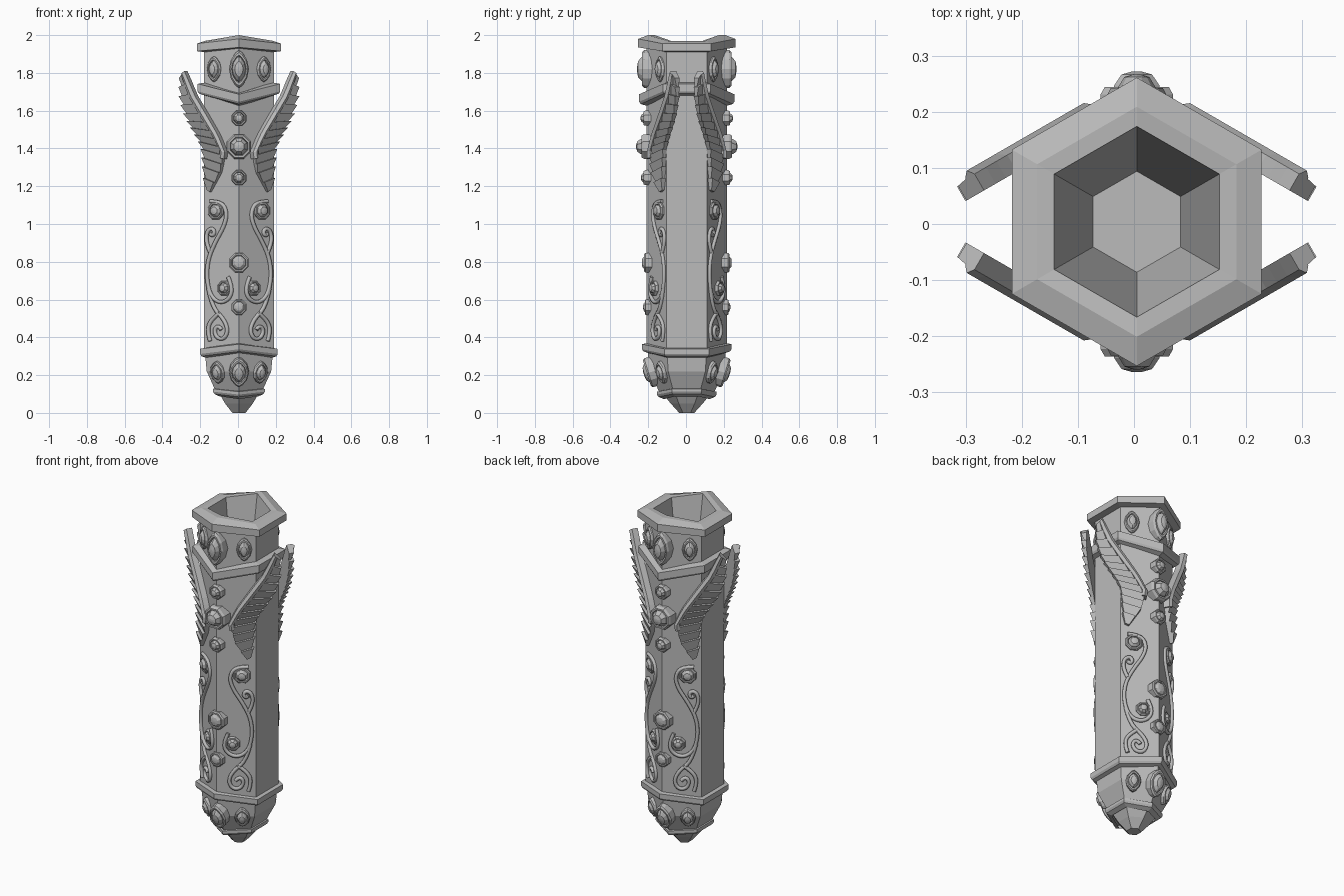
import bpy, bmesh, math
from mathutils import Vector

cube = bpy.data.objects.get("Cube")
if cube:
    bpy.data.objects.remove(cube)

CENTRE = Vector((0.005, 0.004, 0))
R = 0.213                       # corner radius of the six-sided shaft
C30, S30 = math.cos(math.pi / 6), 0.5
SIDES = [(sx, sy) for sx in (1, -1) for sy in (1, -1)]

stone = bpy.data.materials.new("grey_stone")
stone.use_nodes = True
stone.diffuse_color = (0.5, 0.5, 0.5, 1)
stone.node_tree.nodes["Principled BSDF"].inputs["Base Color"].default_value = (0.5, 0.5, 0.5, 1)


def finish(bm, name):
    bmesh.ops.recalc_face_normals(bm, faces=bm.faces)
    mesh = bpy.data.meshes.new(name)
    bm.to_mesh(mesh)
    bm.free()
    mesh.materials.append(stone)
    obj = bpy.data.objects.new(name, mesh)
    obj.location = CENTRE
    bpy.context.collection.objects.link(obj)
    return obj


def loft(bm, rings, cap_start=True, cap_end=True):
    """Skin a list of equal-length point rings."""
    loops = [[bm.verts.new(p) for p in ring] for ring in rings]
    n = len(loops[0])
    for a, b in zip(loops, loops[1:]):
        for i in range(n):
            j = (i + 1) % n
            bm.faces.new((a[i], a[j], b[j], b[i]))
    if cap_start:
        bm.faces.new(loops[0][::-1])
    if cap_end:
        bm.faces.new(loops[-1])


def hex_ring(radius, z_side, z_front):
    """Hexagon with corners front and back, which may sit higher or lower."""
    pts = []
    for k in range(6):
        a = math.radians(30 + 60 * k)
        z = z_front if k in (1, 4) else z_side
        pts.append((radius * math.cos(a), radius * math.sin(a), z))
    return pts


def hex_part(name, profile, **caps):
    bm = bmesh.new()
    loft(bm, [hex_ring(*p) for p in profile], **caps)
    return finish(bm, name)


def on_face(x, z, n, side=(1, 1)):
    """Point on a slanted face at x, z, lifted by n along the face normal."""
    return Vector((side[0] * (x + n * S30),
                   side[1] * (-(R - x * S30 / C30) - n * C30), z))


# Shaft with hollow top, and the rim around the opening
hex_part("shaft", [
    (0.14, 0.11, 0.10), (0.150, 0.13, 0.12), (0.197, 0.22, 0.22), (0.208, 0.32, 0.34),
    (R, 0.34, 0.36), (R, 1.91, 1.93), (0.257, 1.915, 1.935), (0.257, 1.955, 1.98),
    (0.205, 1.97, 2.0), (0.17, 1.97, 2.0), (0.09, 1.5, 1.5)])
hex_part("bottom_tip", [(0.04, 0, 0), (0.085, 0.05, 0.05), (0.125, 0.11, 0.10)])
for name, inner, outer, side_z, front_z, height in (
        ("upper_collar", 0.20, 0.252, 1.69, 1.635, 0.06),
        ("lower_collar", 0.19, 0.237, 0.30, 0.325, 0.047),
        ("tip_collar", 0.12, 0.158, 0.10, 0.085, 0.035)):
    hex_part(name, [(inner, side_z - 0.012, front_z - 0.012),
                    (outer - 0.008, side_z, front_z),
                    (outer, side_z + 0.012, front_z + 0.012),
                    (outer, side_z + height - 0.008, front_z + height - 0.008),
                    (inner, side_z + height, front_z + height)],
             cap_start=False, cap_end=False)


def jewel(name, origin, u, normal, w, h, rise, pointed=False, depth=0.02,
          tilt=0.0, side=(1, 1)):
    """Raised setting with a faceted stone; stands on a plane u / z."""
    count = 12 if pointed else 8
    up = Vector((0, 0, 1))
    n_dir = normal * math.cos(tilt) - up * math.sin(tilt)
    v_dir = up * math.cos(tilt) + normal * math.sin(tilt)
    rings = []
    for scale, n in ((1, -depth), (1, rise * 0.25), (0.88, rise * 0.5), (0.74, rise * 0.5),
                     (0.68, rise * 0.25), (0.62, rise * 0.55), (0.42, rise * 0.9),
                     (0.12, rise)):
        ring = []
        for k in range(count):
            a = 2 * math.pi * (k + (0 if pointed else 0.5)) / count
            c, s = math.cos(a), math.sin(a)
            if pointed:
                c = math.copysign(abs(c) ** 1.5, c)
            p = origin + u * (w * c * scale) + v_dir * (h * s * scale) + n_dir * n
            ring.append((p.x * side[0], p.y * side[1], p.z))
        rings.append(ring)
    bm = bmesh.new()
    loft(bm, rings)
    return finish(bm, name)


X, FRONT = Vector((1, 0, 0)), Vector((0, -1, 0))
FACE_U, FACE_N = Vector((C30, S30, 0)), Vector((S30, -C30, 0))

# Round studs and pointed gems along the front and back corners
for sy in (1, -1):
    for z, r, rise in ((1.56, 0.043, 0.032), (1.41, 0.07, 0.055), (1.245, 0.043, 0.03),
                       (0.795, 0.056, 0.025), (0.56, 0.044, 0.018)):
        jewel("corner_stud", Vector((0, -R, z)), X, FRONT, r, r, rise,
              depth=0.045, side=(1, sy))
    jewel("neck_gem", Vector((0, -R, 1.82)), X, FRONT, 0.053, 0.10, 0.05,
          True, 0.04, side=(1, sy))
    jewel("base_gem", Vector((0, -0.194, 0.215)), X, FRONT, 0.053, 0.08, 0.035,
          True, 0.04, 0.3, side=(1, sy))

# Small gems and rosettes on the slanted faces
for side in SIDES:
    jewel("neck_side_gem", on_face(0.13, 1.82, 0), FACE_U, FACE_N,
          0.042, 0.068, 0.03, True, side=side)
    jewel("base_side_gem", on_face(0.12, 0.215, -0.014), FACE_U, FACE_N,
          0.042, 0.06, 0.03, True, tilt=0.25, side=side)
    for x, z, r in ((0.12, 1.07, 0.05), (0.076, 0.66, 0.042)):
        jewel("rosette", on_face(x, z, 0), FACE_U, FACE_N, r, r, 0.03, side=side)

# Scrolling vines
VINES = [
    [(0.15, 1.12), (0.09, 1.12), (0.06, 1.06), (0.075, 0.99), (0.12, 0.91), (0.16, 0.82),
     (0.17, 0.72), (0.15, 0.62), (0.1, 0.58), (0.05, 0.6), (0.03, 0.66), (0.055, 0.72)],
    [(0.15, 0.85), (0.172, 0.9), (0.168, 0.96), (0.14, 0.98), (0.125, 0.955),
     (0.14, 0.935), (0.15, 0.95)],
    [(0.16, 0.66), (0.14, 0.56), (0.08, 0.5), (0.055, 0.44), (0.075, 0.39), (0.115, 0.395),
     (0.13, 0.44), (0.105, 0.465), (0.09, 0.44)],
    [(0.1, 0.53), (0.15, 0.49), (0.165, 0.43), (0.15, 0.38)],
]
for side in SIDES:
    data = bpy.data.curves.new("vine", "CURVE")
    data.dimensions = "3D"
    data.bevel_depth, data.bevel_resolution = 0.011, 1
    data.resolution_u, data.use_fill_caps = 4, True
    for path in VINES:
        spline = data.splines.new("NURBS")
        spline.points.add(len(path) - 1)
        spline.use_endpoint_u, spline.order_u = True, 3
        for point, (x, z) in zip(spline.points, path):
            point.co = (*on_face(x, z, 0.004, side), 1)
    data.materials.append(stone)
    vine = bpy.data.objects.new("vine", data)
    vine.location = CENTRE
    bpy.context.collection.objects.link(vine)

# Wings: overlapping feather slabs behind a thick leading edge
INNER = [(0.28, 1.80), (0.235, 1.68), (0.17, 1.57), (0.11, 1.47), (0.07, 1.38),
         (0.085, 1.28), (0.145, 1.17)]
OUTER = [(0.297, 1.78), (0.295, 1.67), (0.268, 1.57), (0.225, 1.49), (0.18, 1.41),
         (0.172, 1.31), (0.163, 1.18)]


def along(path, t):
    t *= len(path) - 1
    i = min(int(t), len(path) - 2)
    return Vector(path[i]).lerp(Vector(path[i + 1]), t - i)


def slab(bm, corners, heights, side):
    loft(bm, [[on_face(p.x, p.y, 0.0, side) for p in corners],
              [on_face(p.x, p.y, n, side) for p, n in zip(corners, heights)]])


FEATHERS = 13
for side in SIDES:
    bm = bmesh.new()
    for k in range(FEATHERS):
        t0, t1 = k / FEATHERS, (k + 1) / FEATHERS
        a, b = along(INNER, t0), along(INNER, t1)
        c, d = along(OUTER, t1), along(OUTER, t0)
        d = d + (d - a).normalized() * 0.01
        slab(bm, (a, b, c, d), (0.036, 0.02, 0.014, 0.03), side)
    finish(bm, "wing_feathers")

    bm = bmesh.new()
    rings = []
    for k in range(13):
        t = 0.72 * k / 12
        p = along(INNER, t)
        across = (along(OUTER, t) - p).normalized() * (0.012 + 0.006 * math.sin(math.pi * k / 12))
        q0, q1 = p - across, p + across
        rings.append([on_face(q0.x, q0.y, 0, side), on_face(q0.x, q0.y, 0.034, side),
                      on_face(p.x, p.y, 0.046, side), on_face(q1.x, q1.y, 0.036, side),
                      on_face(q1.x, q1.y, 0, side)])
    loft(bm, rings)
    finish(bm, "wing_leading_edge")
